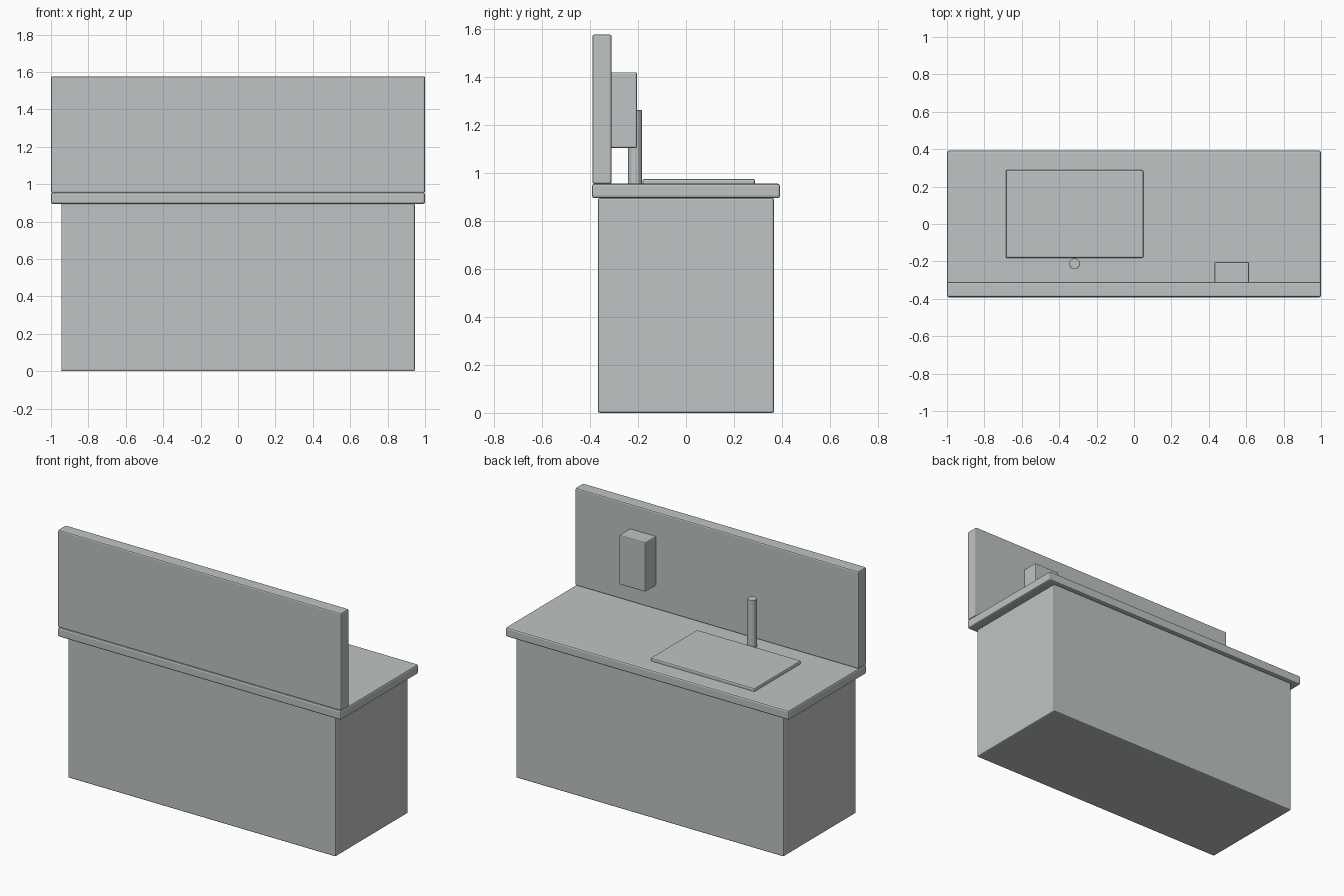
import bpy
import math

if "Cube" in bpy.data.objects:
    bpy.data.objects.remove(bpy.data.objects["Cube"])

# One flat colour for the whole unit
grey = bpy.data.materials.new("light grey")
grey.diffuse_color = (0.52, 0.55, 0.55, 1.0)
grey.use_nodes = True
grey.node_tree.nodes["Principled BSDF"].inputs["Base Color"].default_value = grey.diffuse_color


def finish(obj, name, bevel):
    obj.name = name
    obj.data.materials.append(grey)
    if bevel:
        mod = obj.modifiers.new("soft edges", 'BEVEL')
        mod.width = bevel
        mod.segments = 2
        mod.limit_method = 'ANGLE'
        mod.angle_limit = math.radians(40)
    return obj


def box(name, x, y, z, bevel=0.008):
    """Bevelled box from (min, max) ranges on each axis."""
    ranges = (x, y, z)
    bpy.ops.mesh.primitive_cube_add(size=1, location=[(a + b) / 2 for a, b in ranges])
    obj = bpy.context.object
    obj.scale = [b - a for a, b in ranges]
    bpy.ops.object.transform_apply(location=False, rotation=False, scale=True)
    return finish(obj, name, bevel)


# Base cabinet and overhanging worktop
box("cabinet", (-0.945, 0.945), (-0.367, 0.367), (0.0, 0.896))
box("countertop", (-1.0, 1.0), (-0.392, 0.392), (0.895, 0.955), 0.01)

# Upright panel along the rear edge
box("backsplash", (-1.0, 1.0), (-0.39, -0.31), (0.954, 1.576))

# Raised basin plate
box("sink", (-0.685, 0.05), (-0.182, 0.288), (0.945, 0.975))

# Wall-mounted dispenser
box("dispenser", (0.43, 0.615), (-0.315, -0.204), (1.104, 1.419), 0.006)

# Faucet post
bpy.ops.mesh.primitive_cylinder_add(vertices=12, radius=0.029, depth=0.31,
                                    location=(-0.318, -0.212, 1.106))
finish(bpy.context.object, "faucet", 0.002)
